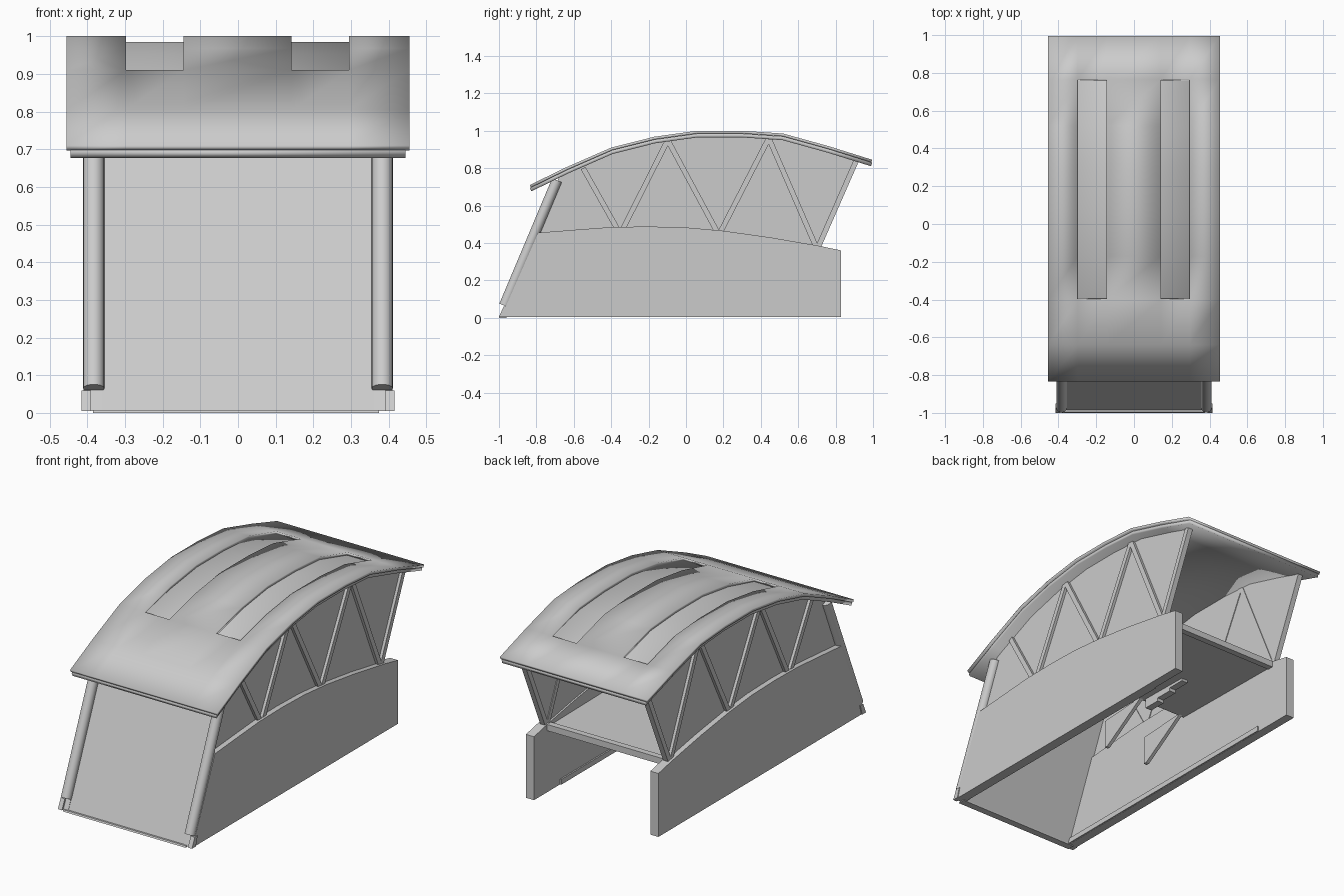
import bpy, bmesh, math
from mathutils import Vector

if "Cube" in bpy.data.objects:
    bpy.data.objects.remove(bpy.data.objects["Cube"])


def finish(name, bm, smooth=False):
    bmesh.ops.recalc_face_normals(bm, faces=bm.faces)
    me = bpy.data.meshes.new(name)
    bm.to_mesh(me)
    bm.free()
    ob = bpy.data.objects.new(name, me)
    bpy.context.collection.objects.link(ob)
    if smooth:
        bpy.ops.object.select_all(action='DESELECT')
        ob.select_set(True)
        bpy.context.view_layer.objects.active = ob
        bpy.ops.object.shade_smooth_by_angle(angle=math.radians(30))
    return ob


def prism(name, profile, x0, x1):
    """Extrude a (y, z) outline from x0 to x1."""
    bm = bmesh.new()
    f = bm.faces.new([bm.verts.new((x0, y, z)) for y, z in profile])
    r = bmesh.ops.extrude_face_region(bm, geom=[f])
    vs = [v for v in r['geom'] if isinstance(v, bmesh.types.BMVert)]
    bmesh.ops.translate(bm, verts=vs, vec=(x1 - x0, 0, 0))
    return finish(name, bm)


def bar(a, b, w):
    """Outline of a straight bar of width w between two (y, z) points."""
    a, b = Vector(a), Vector(b)
    d = (b - a).normalized()
    n = Vector((-d.y, d.x)) * w / 2
    return [a + n, b + n, b - n, a - n]


def sheet(name, xs, curve, thick, drop, skip=lambda i, j: False):
    """Curved sheet over the roof line, with optional openings."""
    bm = bmesh.new()
    g = [[bm.verts.new((x, y, z - drop)) for y, z in curve] for x in xs]
    for i in range(len(xs) - 1):
        for j in range(len(curve) - 1):
            if not skip(i, j):
                bm.faces.new((g[i][j], g[i + 1][j], g[i + 1][j + 1], g[i][j + 1]))
    ob = finish(name, bm, True)
    if ob.data.polygons[0].normal.z < 0:
        ob.data.flip_normals()
    m = ob.modifiers.new("thickness", 'SOLIDIFY')
    m.thickness, m.offset, m.use_even_offset = thick, -1, True
    return ob


# Roof: upper skin with two long slots, and the lining below
roof = [(-0.835, 0.71), (-0.64, 0.805), (-0.4, 0.91), (-0.17, 0.968), (0.06, 1.0),
        (0.3, 1.0), (0.52, 0.985), (0.765, 0.917), (0.995, 0.845)]
sheet("roof_skin", [-0.455, -0.298, -0.145, 0.142, 0.295, 0.455], roof, 0.015, 0,
      lambda i, j: i in (1, 3) and 2 <= j <= 6)
sheet("roof_lining", [-0.445, 0.445], roof, 0.02, 0.0155)

# Side walls, upper panels, struts and front columns, on both sides
wall_top = [(-0.79, 0.455), (-0.6, 0.47), (-0.4, 0.485), (-0.2, 0.488), (0.0, 0.483),
            (0.2, 0.465), (0.45, 0.43), (0.71, 0.385)]
wall = [(-0.988, 0.005)] + wall_top + [(0.83, 0.36), (0.83, 0.005)]
under = [(y, z - 0.03) for y, z in roof[1:8]]
panel = wall_top + [(0.915, 0.845)] + under[::-1] + [(-0.68, 0.75)]
struts = [((-0.55, 0.80), (-0.37, 0.48)), ((-0.10, 0.945), (-0.335, 0.48)),
          ((-0.095, 0.945), (0.165, 0.462)), ((0.44, 0.955), (0.185, 0.46)),
          ((0.445, 0.955), (0.695, 0.38)), ((0.91, 0.84), (0.71, 0.385))]
for side, s in (("left", -1), ("right", 1)):
    prism(side + "_wall", wall, s * 0.36, s * 0.41)
    prism(side + "_upper_panel", panel, s * 0.37, s * 0.38)
    for n, (a, b) in enumerate(struts):
        prism(f"{side}_strut_{n + 1}", bar(a, b, 0.028), s * 0.366, s * 0.396)
    # Slanted round column
    a, b = Vector((s * 0.383, -0.972, 0.065)), Vector((s * 0.383, -0.69, 0.735))
    bm = bmesh.new()
    bmesh.ops.create_cone(bm, cap_ends=True, segments=20, radius1=0.028,
                          radius2=0.028, depth=(b - a).length)
    bmesh.ops.rotate(bm, verts=bm.verts,
                     matrix=(b - a).to_track_quat('Z', 'Y').to_matrix())
    bmesh.ops.translate(bm, verts=bm.verts, vec=(a + b) / 2)
    finish(side + "_column", bm, True)
    # Foot bracket below the column, and inner skirting
    prism(side + "_foot", [(-1.0, 0.005), (-0.975, 0.06), (-0.95, 0.06), (-0.965, 0.005)],
          s * 0.39, s * 0.415)
    prism(side + "_skirting", [(-0.97, 0.006), (-0.95, 0.035), (0.6, 0.035), (0.6, 0.006)],
          s * 0.352, s * 0.362)

# Slanted front panel and its sill
prism("front_panel", [(-0.985, 0.005), (-0.675, 0.745), (-0.655, 0.745), (-0.965, 0.005)],
      -0.38, 0.38)
prism("front_sill", [(-1.0, 0.0), (-0.995, 0.008), (-0.96, 0.008), (-0.96, 0.0)], -0.385, 0.375)

# Rear deck with its edge beam
prism("deck", [(-0.02, 0.365), (-0.02, 0.38), (0.7, 0.37), (0.7, 0.355)], -0.362, 0.362)
prism("deck_edge", [(0.68, 0.35), (0.68, 0.385), (0.715, 0.385), (0.715, 0.35)], -0.365, 0.365)

# Tapered plates in front of the deck and the stepped rib under it
for n, x in enumerate((-0.34, -0.07)):
    prism(f"tapered_plate_{n + 1}", [(0.0, 0.37), (-0.3, 0.35), (-0.3, 0.19), (-0.28, 0.19)],
          x, x + 0.02)
rib = [(0.0, 0.366)]
for k in range(3):
    rib += [(k * 0.1, 0.31 + k * 0.018), (k * 0.1 + 0.1, 0.31 + k * 0.018)]
prism("stepped_rib", rib + [(0.3, 0.362)], -0.12, -0.08)
